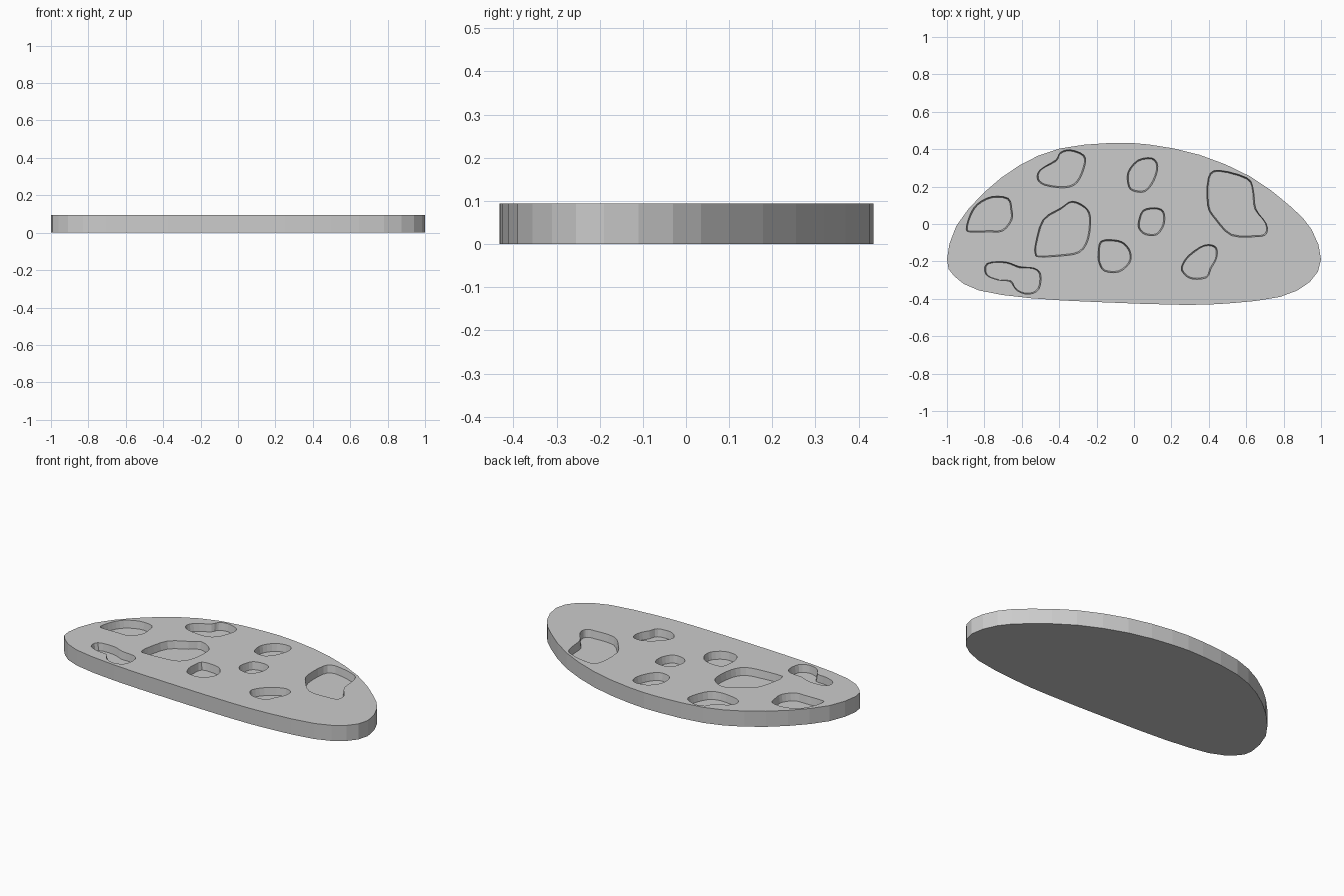
import bpy, bmesh
from mathutils import Vector

if "Cube" in bpy.data.objects:
    bpy.data.objects.remove(bpy.data.objects["Cube"])

THICK, DEPTH = 0.094, 0.045


def smooth_loop(pts, steps):
    """Closed Catmull-Rom curve through the points."""
    p = [Vector(q) for q in pts]
    n, out = len(p), []
    for i in range(n):
        a, b, c, d = p[i - 1], p[i], p[(i + 1) % n], p[(i + 2) % n]
        for s in range(steps):
            t = s / steps
            out.append(0.5 * (2 * b + (c - a) * t + (2 * a - 5 * b + 4 * c - d) * t * t
                              + (3 * b - a - 3 * c + d) * t ** 3))
    return out


def add_prism(bm, loop, z0, z1, inset=0.0):
    """Closed prism; the lower ring is drawn in towards its centre by inset."""
    mid = sum(loop, Vector((0, 0))) / len(loop)
    low = [p - (p - mid).normalized() * inset for p in loop]
    bot = [bm.verts.new((p.x, p.y, z0)) for p in low]
    top = [bm.verts.new((p.x, p.y, z1)) for p in loop]
    n = len(loop)
    bm.faces.new(bot[::-1])
    bm.faces.new(top)
    for i in range(n):
        j = (i + 1) % n
        bm.faces.new((bot[i], bot[j], top[j], top[i]))


def make_object(name, bm):
    bmesh.ops.recalc_face_normals(bm, faces=bm.faces)
    me = bpy.data.meshes.new(name)
    bm.to_mesh(me)
    bm.free()
    ob = bpy.data.objects.new(name, me)
    bpy.context.collection.objects.link(ob)
    return ob


# Base slab
outline = [(-1, -.19), (-.95, -.01), (-.80, .17), (-.61, .315), (-.40, .403), (-.13, .433),
           (.08, .425), (.35, .37), (.62, .255), (.83, .10), (.95, -.03), (1, -.19),
           (.94, -.31), (.78, -.39), (.5, -.425), (.25, -.432), (-.18, -.418),
           (-.55, -.397), (-.83, -.355), (-.96, -.28)]
bm = bmesh.new()
add_prism(bm, smooth_loop(outline, 2), 0, THICK)
slab = make_object("slab", bm)

# Shallow irregular craters
cut = bmesh.new()


def crater(*pts):
    add_prism(cut, smooth_loop(pts, 3), THICK - DEPTH, THICK + 0.02, 0.01)


crater((-.90, -.03), (-.88, .05), (-.84, .11), (-.76, .15), (-.67, .14), (-.65, .08),
       (-.65, .02), (-.70, -.04), (-.78, -.045), (-.87, -.045))
crater((-.52, .24), (-.505, .29), (-.42, .345), (-.395, .385), (-.34, .40), (-.265, .37),
       (-.26, .31), (-.30, .22), (-.37, .19), (-.48, .205))
crater((-.035, .21), (-.035, .28), (.02, .345), (.10, .355), (.13, .31), (.11, .23),
       (.06, .17), (-.01, .175))
crater((.39, .10), (.395, .25), (.45, .29), (.605, .25), (.64, .185), (.655, .08),
       (.71, 0), (.71, -.055), (.66, -.07), (.52, -.065), (.43, .025))
crater((-.53, -.165), (-.53, -.11), (-.49, .025), (-.39, .09), (-.33, .125), (-.26, .095),
       (-.23, .04), (-.24, -.08), (-.29, -.155), (-.40, -.175), (-.51, -.178))
crater((.02, .01), (.045, .075), (.11, .09), (.16, .07), (.165, 0), (.125, -.06),
       (.06, -.06), (.025, -.03))
crater((-.195, -.16), (-.18, -.09), (-.105, -.082), (-.05, -.10), (-.015, -.15),
       (-.02, -.21), (-.08, -.26), (-.16, -.255), (-.19, -.21))
crater((.25, -.23), (.29, -.165), (.375, -.11), (.44, -.12), (.445, -.18), (.415, -.24),
       (.39, -.29), (.31, -.297), (.265, -.27))
crater((-.795, -.27), (-.79, -.21), (-.69, -.20), (-.61, -.225), (-.53, -.235),
       (-.495, -.27), (-.505, -.35), (-.56, -.378), (-.625, -.36), (-.665, -.31), (-.73, -.30))
cutter = make_object("crater_cutter", cut)
cutter.hide_render = True

# Carve the craters, then drop the cutter
mod = slab.modifiers.new("craters", 'BOOLEAN')
mod.operation = 'DIFFERENCE'
mod.solver = 'EXACT'
mod.object = cutter
bpy.context.view_layer.objects.active = slab
slab.select_set(True)
bpy.ops.object.modifier_apply(modifier=mod.name)
bpy.data.objects.remove(cutter)
